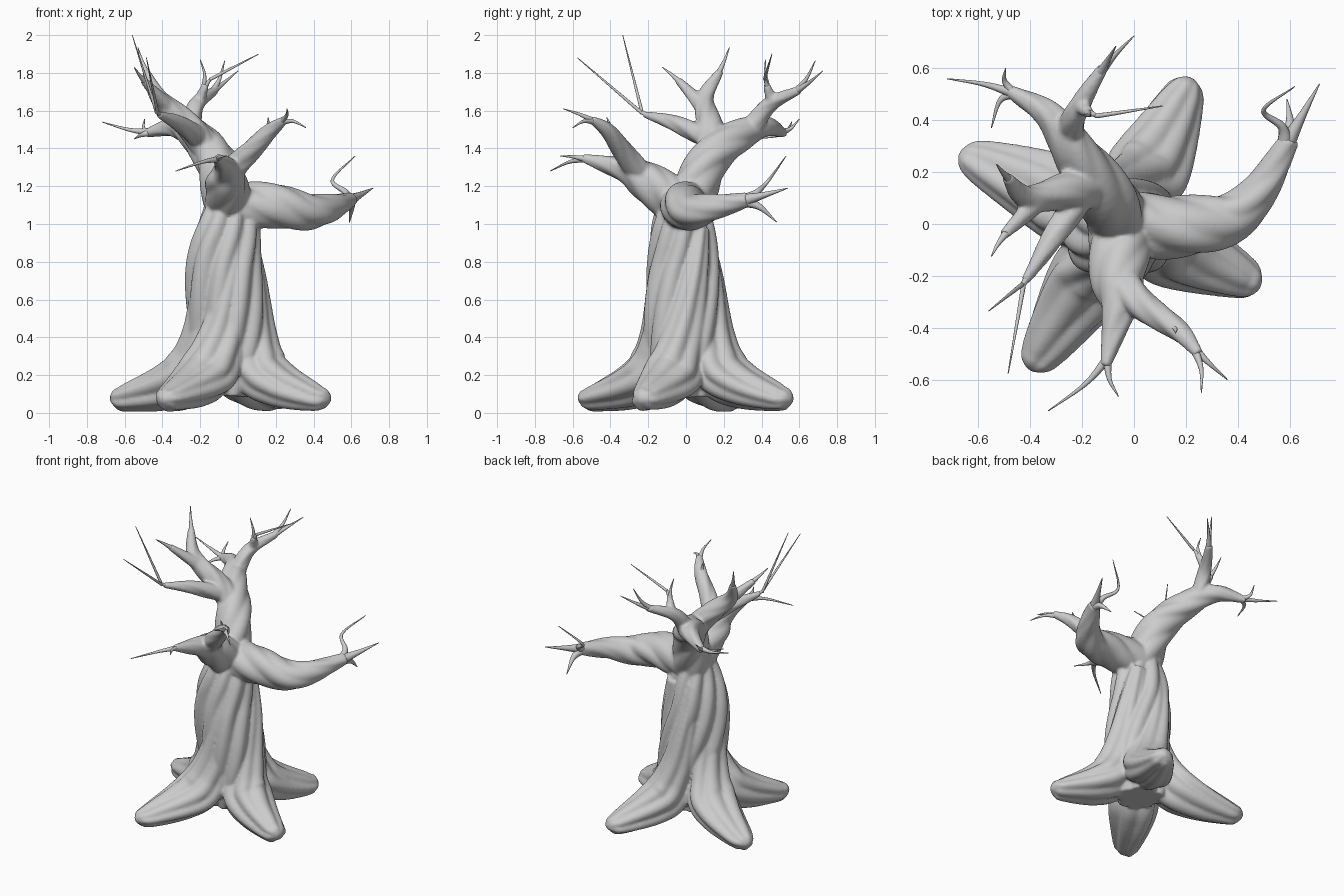
import bpy, bmesh, math
from mathutils import Vector

if "Cube" in bpy.data.objects:
    bpy.data.objects.remove(bpy.data.objects["Cube"])


def spline(pts, n):
    """Catmull-Rom resample of (x, y, z, radius) points."""
    P = [Vector(p) for p in pts]
    P = [2 * P[0] - P[1]] + P + [2 * P[-1] - P[-2]]
    out = []
    for i in range(1, len(P) - 2):
        a, b, c, d = P[i - 1:i + 3]
        for k in range(n):
            t = k / n
            out.append(0.5 * (2 * b + (c - a) * t + (2 * a - 5 * b + 4 * c - d) * t * t
                              + (3 * b - a - 3 * c + d) * t ** 3))
    return out + [P[-2]]


def tube(bm, pts, sides, n=8, lobes=0, amp=0.0, twist=0.0, spread=0.0):
    """Closed tapering tube, with optional twisted folds; spread widens it near the ground."""
    S = spline(pts, n)
    C = [s.to_3d() for s in S]
    tan = (C[1] - C[0]).normalized()
    u = tan.orthogonal().normalized()
    rings, length = [], 0
    for i, c in enumerate(C):
        t2 = (C[min(i + 1, len(C) - 1)] - C[max(i - 1, 0)]).normalized()
        u = tan.rotation_difference(t2) @ u
        tan = t2
        v = tan.cross(u)
        if i:
            length += (c - C[i - 1]).length
        side = tan.cross(Vector((0, 0, 1))).normalized()
        wide = spread * max(0, min(1, (.3 - c.z) / .15))
        ring = []
        for k in range(sides):
            a = math.tau * k / sides
            ph = a - twist * length
            fold = abs(math.cos(lobes * ph / 2)) - 0.6 + 0.35 * math.cos(3 * ph + 1)
            o = (u * math.cos(a) + v * math.sin(a)) * max(S[i][3], 0.002) * (1 + amp * fold)
            p = c + o + side * o.dot(side) * wide
            p.z = max(p.z, 0.005 + .035 * min(1, wide * abs(o.dot(side)) * 30))
            ring.append(bm.verts.new(p))
        rings.append(ring)
    for A, B in zip(rings, rings[1:]):
        for k in range(sides):
            j = (k + 1) % sides
            bm.faces.new((A[k], A[j], B[j], B[k]))
    bm.faces.new(rings[0][::-1])
    bm.faces.new(rings[-1])


def limb(path, r0, r1, *tips):
    """Thick branch that tapers from r0 to r1, then splits into thin twigs."""
    m = len(path) - 1
    pts = [(*p, r1 + (r0 - r1) * (1 - (i / m) ** 1.4)) for i, p in enumerate(path)]
    tube(body, pts, 32, lobes=5, amp=.1, twist=6)
    end = Vector(path[-1])
    back = end + (Vector(path[-2]) - end).normalized() * .03
    for tip in tips:
        first = Vector(tip[0])
        knuckle = end.lerp(first, .35) + (end - back) * .3
        twig = [(*back, r1 * .9), (*knuckle, r1 * .45)]
        twig += [(*p, .009) for p in tip[:-1]] + [(*tip[-1], .002)]
        tube(twigs, twig, 10)


def finish(bm, name):
    bmesh.ops.recalc_face_normals(bm, faces=bm.faces)
    for f in bm.faces:
        f.smooth = True
    me = bpy.data.meshes.new(name)
    bm.to_mesh(me)
    bm.free()
    ob = bpy.data.objects.new(name, me)
    bpy.context.collection.objects.link(ob)
    return ob


body, twigs = bmesh.new(), bmesh.new()

# Trunk with twisted bark folds
tube(body, [(-.05, 0, .09, .14), (-.04, 0, .28, .19), (-.05, -.01, .5, .2), (-.075, -.02, .78, .187),
            (-.055, -.02, 1.0, .155), (-.05, 0, 1.19, .09)], 96, n=12, lobes=9, amp=.17, twist=1.6)

# Roots: (distance, height, radius) ridges that spiral down the trunk and spread out
profile = [(.11, .98, .05), (.12, .72, .08), (.125, .42, .12), (.20, .23, .14),
           (.34, .145, .118), (.56, .083, .074), (.635, .075, .05), (.668, .07, .015)]
for tx, ty in [(.22, .56), (-.67, .27), (-.40, -.56), (.485, -.24)]:
    k = math.hypot(tx + .05, ty) / .665
    pts = []
    for d, z, r in profile:
        a = math.atan2(ty, tx + .05) + max(0, z - .2) * 1.5
        d *= k if z < .3 else 1
        pts.append((-.05 + d * math.cos(a), d * math.sin(a), z, r))
    tube(body, pts, 48, lobes=7, amp=.16, twist=.8, spread=.2)

# Right arm
limb([(-.04, 0, 1.09), (.2, -.01, 1.095), (.38, .03, 1.065), (.5, .15, 1.09), (.6, .33, 1.13)], .13, .038,
     [(.715, .54, 1.19)], [(.5, .44, 1.235), (.62, .53, 1.36)], [(.59, .48, 1.01)])
# Front arm, with its two forks
limb([(-.05, .02, 1.08), (-.06, -.2, 1.22), (-.06, -.33, 1.29), (-.11, -.55, 1.35)], .13, .02,
     [(-.33, -.72, 1.28)], [(-.06, -.665, 1.36)])
limb([(-.06, -.22, 1.25), (.03, -.31, 1.35), (.17, -.41, 1.49), (.25, -.5, 1.555)], .07, .02,
     [(.26, -.65, 1.61)], [(.36, -.6, 1.51)])
limb([(.1, -.36, 1.41), (.15, -.39, 1.49)], .04, .02, [(.16, -.42, 1.565)])
# Main stem leaning to the back left
limb([(-.05, 0, 1.06), (-.11, .11, 1.32), (-.23, .28, 1.47), (-.33, .42, 1.515), (-.49, .52, 1.48)], .125, .022,
     [(-.72, .56, 1.54)], [(-.495, .6, 1.555)], [(-.55, .37, 1.45)])
# Back upper branch and its inner fork
limb([(-.25, .34, 1.5), (-.22, .44, 1.63), (-.12, .6, 1.71)], .055, .022,
     [(0, .725, 1.81)], [(-.07, .685, 1.865)])
limb([(-.21, .46, 1.64), (-.17, .425, 1.74)], .035, .018,
     [(-.12, .42, 1.78), (.11, .455, 1.9)], [(-.2, .42, 1.87)])
# Upper left branch and its fork
limb([(-.13, .15, 1.36), (-.25, .13, 1.51), (-.41, .1, 1.66), (-.49, .18, 1.81)], .085, .02,
     [(-.53, .23, 1.935)])
limb([(-.36, .1, 1.61), (-.5, -.04, 1.76)], .045, .02, [(-.55, -.125, 1.83)])
# Front left branch with two long whips
limb([(-.18, .15, 1.44), (-.31, -.05, 1.53), (-.42, -.22, 1.58)], .06, .017,
     [(-.44, -.24, 1.62), (-.56, -.335, 2)], [(-.43, -.26, 1.61), (-.485, -.575, 1.88)])

# Fuse the thick parts into one soft surface
tree = finish(body, "trunk_roots_branches")
fuse = tree.modifiers.new("fuse", 'REMESH')
fuse.mode = 'VOXEL'
fuse.voxel_size = .009
fuse.use_smooth_shade = True
soften = tree.modifiers.new("soften", 'SMOOTH')
soften.factor = .5
soften.iterations = 5
finish(twigs, "twigs")
